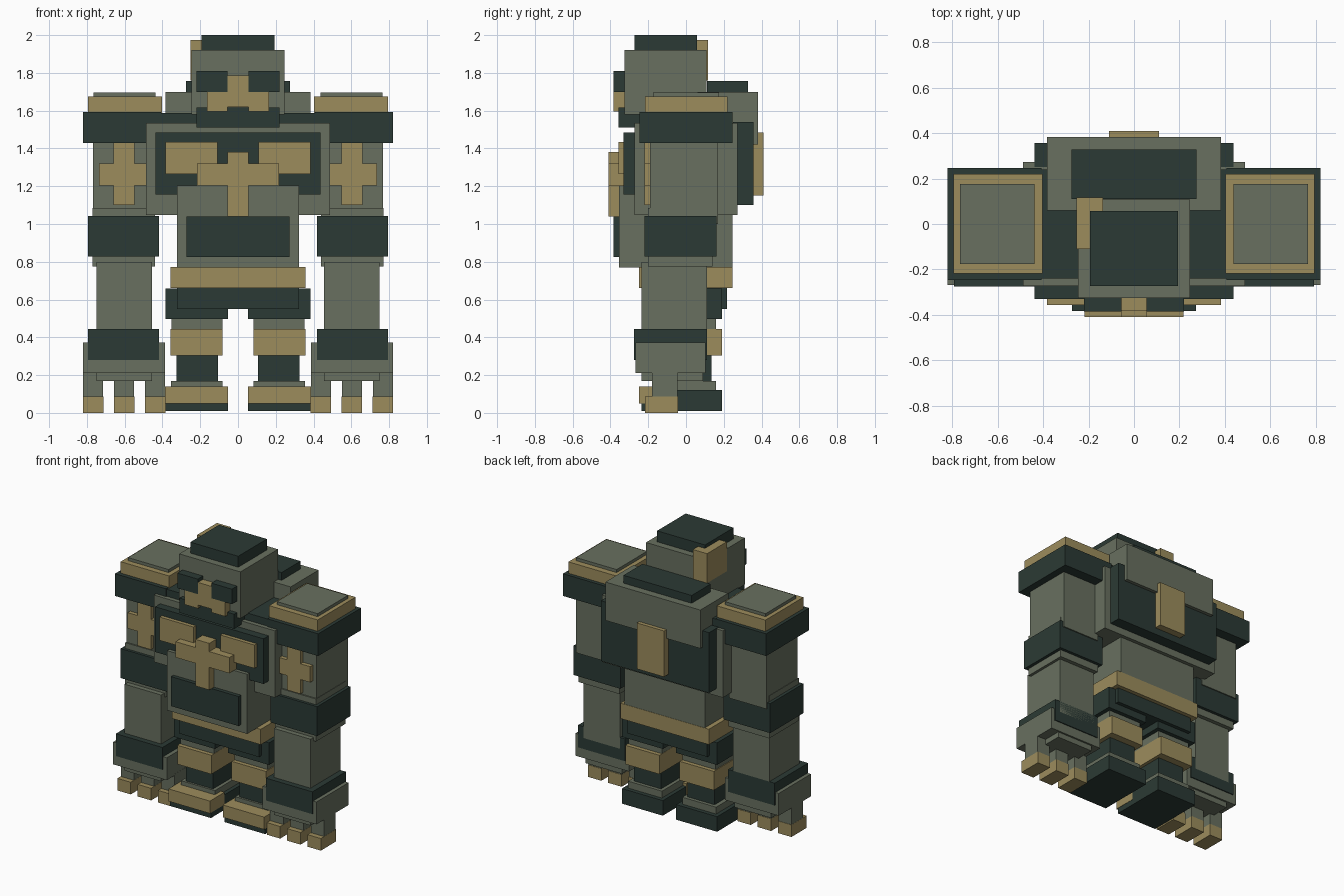
import bpy


def material(name, rgb):
    m = bpy.data.materials.new(name)
    m.diffuse_color = (*rgb, 1)
    return m


GREY = material("grey_green", (0.138, 0.162, 0.116))
DARK = material("dark_green", (0.024, 0.042, 0.035))
TAN = material("tan", (0.335, 0.265, 0.108))


def box(name, mat, x, y, z):
    """Box from (min, max) ranges on each axis."""
    verts = [(a, b, c) for a in x for b in y for c in z]
    faces = [(0, 1, 3, 2), (4, 6, 7, 5), (0, 4, 5, 1),
             (2, 3, 7, 6), (0, 2, 6, 4), (1, 5, 7, 3)]
    mesh = bpy.data.meshes.new(name)
    mesh.from_pydata(verts, [], faces)
    mesh.materials.append(mat)
    ob = bpy.data.objects.new(name, mesh)
    bpy.context.collection.objects.link(ob)


def mid(name, mat, half, y, z):
    """Box centred on x = 0."""
    box(name, mat, (-half, half), y, z)


def pair(name, mat, x, y, z):
    """Box on the right and its mirror on the left."""
    box(name + "_right", mat, x, y, z)
    box(name + "_left", mat, (-x[1], -x[0]), y, z)


# Head
mid("head", GREY, 0.247, (-0.325, 0.108), (1.58, 1.92))
mid("head_cap", DARK, 0.193, (-0.273, 0.057), (1.90, 2.0))
box("head_side_module", TAN, (-0.252, -0.137), (-0.11, 0.117), (1.76, 1.975))
mid("jaw", DARK, 0.22, (-0.358, -0.1), (1.51, 1.617))
pair("eye", DARK, (0.055, 0.22), (-0.385, -0.3), (1.70, 1.81))
mid("nose", TAN, 0.057, (-0.383, -0.3), (1.62, 1.785))
pair("cheek", TAN, (0.055, 0.165), (-0.383, -0.3), (1.595, 1.70))

# Torso
mid("chest", GREY, 0.488, (-0.272, 0.272), (1.047, 1.535))
mid("shoulder_bar", DARK, 0.42, (-0.24, 0.24), (1.45, 1.587))
mid("chest_plate", DARK, 0.437, (-0.33, -0.25), (1.155, 1.485))
pair("chest_panel", TAN, (0.108, 0.383), (-0.357, -0.3), (1.265, 1.435))
mid("chest_cross_bar", TAN, 0.217, (-0.41, -0.3), (1.205, 1.32))
mid("chest_cross_post", TAN, 0.055, (-0.41, -0.3), (1.04, 1.38))
mid("abdomen", GREY, 0.323, (-0.355, 0.245), (0.77, 1.205))
mid("abdomen_plate", DARK, 0.272, (-0.383, -0.3), (0.825, 1.04))
mid("belt", TAN, 0.357, (-0.248, 0.247), (0.66, 0.772))
mid("pelvis", DARK, 0.323, (-0.22, 0.217), (0.55, 0.665))

# Back
mid("back_pack", GREY, 0.383, (0.06, 0.382), (1.42, 1.70))
mid("back_pack_lid", DARK, 0.275, (0.11, 0.328), (1.68, 1.757))
mid("back_plate", DARK, 0.437, (0.25, 0.357), (1.10, 1.54))
mid("back_panel", TAN, 0.11, (0.3, 0.41), (1.15, 1.485))

# Shoulders
pair("shoulder", DARK, (0.408, 0.82), (-0.247, 0.247), (1.43, 1.592))
pair("shoulder_pad", TAN, (0.403, 0.795), (-0.217, 0.22), (1.58, 1.675))
pair("shoulder_top", GREY, (0.437, 0.765), (-0.175, 0.175), (1.66, 1.697))

# Arms
pair("upper_arm", GREY, (0.465, 0.767), (-0.19, 0.17), (1.0, 1.45))
pair("arm_cross_bar", TAN, (0.488, 0.737), (-0.22, -0.15), (1.205, 1.32))
pair("arm_cross_post", TAN, (0.548, 0.658), (-0.22, -0.15), (1.10, 1.435))
pair("elbow", GREY, (0.44, 0.77), (-0.2, 0.14), (0.775, 1.085))
pair("elbow_band", DARK, (0.417, 0.793), (-0.22, 0.162), (0.828, 1.043))
pair("forearm", GREY, (0.455, 0.75), (-0.235, 0.11), (0.36, 0.8))
pair("wrist_band", DARK, (0.417, 0.793), (-0.275, 0.11), (0.28, 0.443))

# Hands
pair("hand", GREY, (0.387, 0.82), (-0.268, 0.103), (0.21, 0.373))
pair("palm", GREY, (0.455, 0.75), (-0.235, 0.09), (0.17, 0.22))
for i, x in enumerate((0.386, 0.55, 0.714)):
    pair(f"finger_{i}", GREY, (x, x + 0.106), (-0.18, -0.045), (0.08, 0.22))
    pair(f"finger_tip_{i}", TAN, (x - 0.001, x + 0.107), (-0.218, -0.042), (0.0, 0.088))

# Legs
pair("thigh", DARK, (0.053, 0.383), (-0.19, 0.19), (0.497, 0.658))
pair("knee", GREY, (0.083, 0.352), (-0.16, 0.16), (0.42, 0.51))
pair("knee_band", TAN, (0.082, 0.357), (-0.19, 0.19), (0.305, 0.443))
pair("shin", DARK, (0.107, 0.325), (-0.135, 0.135), (0.16, 0.32))
pair("instep", GREY, (0.082, 0.355), (-0.15, 0.16), (0.1, 0.17))
pair("foot", DARK, (0.054, 0.384), (-0.235, 0.19), (0.01, 0.12))
pair("toe_cap", TAN, (0.052, 0.386), (-0.25, -0.08), (0.05, 0.14))
